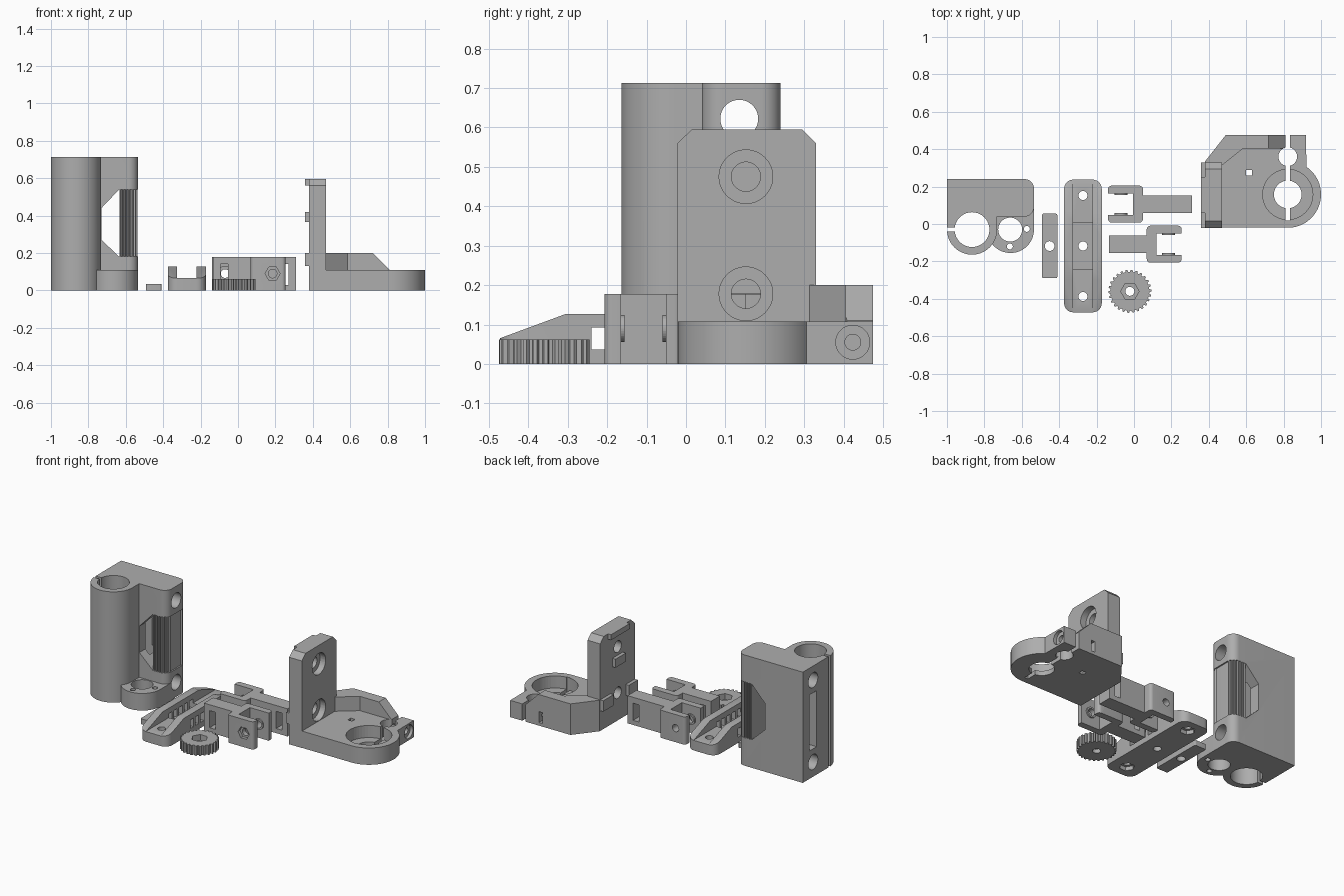
import bpy, bmesh
from math import cos, sin, radians, pi

cube = bpy.data.objects.get("Cube")
if cube:
    bpy.data.objects.remove(cube, do_unlink=True)

GREY = (0.42, 0.42, 0.42, 1)
mat = bpy.data.materials.new("plain grey")
mat.use_nodes = True
mat.diffuse_color = GREY
mat.node_tree.nodes["Principled BSDF"].inputs["Base Color"].default_value = GREY


# ---- helpers ----
def arc(cx, cy, r, a0, a1, n=12):
    angles = [radians(a0 + (a1 - a0) * i / n) for i in range(n + 1)]
    return [(cx + r * cos(a), cy + r * sin(a)) for a in angles]


def circle(cx, cy, r, n=48):
    return arc(cx, cy, r, 0, 360, n)[:-1]


def rounded(x0, x1, y0, y1, r):
    return (arc(x0 + r, y0 + r, r, 180, 270, 6) + arc(x1 - r, y0 + r, r, 270, 360, 6)
            + arc(x1 - r, y1 - r, r, 0, 90, 6) + arc(x0 + r, y1 - r, r, 90, 180, 6))


def prism(pts, lo, hi, axis="z", name="piece"):
    """Extrude a profile; pts are (x,y) for z, (y,z) for x, (x,z) for y."""
    place = {"z": lambda u, v, w: (u, v, w),
             "x": lambda u, v, w: (w, u, v),
             "y": lambda u, v, w: (u, w, v)}[axis]
    bm = bmesh.new()
    low = [bm.verts.new(place(u, v, lo)) for u, v in pts]
    high = [bm.verts.new(place(u, v, hi)) for u, v in pts]
    bm.faces.new(low)
    bm.faces.new(high)
    for i in range(len(pts)):
        j = (i + 1) % len(pts)
        bm.faces.new((low[i], low[j], high[j], high[i]))
    bmesh.ops.recalc_face_normals(bm, faces=bm.faces)
    mesh = bpy.data.meshes.new(name)
    bm.to_mesh(mesh)
    bm.free()
    mesh.materials.append(mat)
    ob = bpy.data.objects.new(name, mesh)
    bpy.context.collection.objects.link(ob)
    return ob


def box(x0, x1, y0, y1, z0, z1):
    return prism([(x0, y0), (x1, y0), (x1, y1), (x0, y1)], z0, z1)


def finish(ob, name, add=(), keep=(), cut=()):
    """Join, intersect and cut with helper solids, then bake the result."""
    ob.name = name
    tools = ([(t, "UNION") for t in add] + [(t, "INTERSECT") for t in keep]
             + [(t, "DIFFERENCE") for t in cut])
    for tool, op in tools:
        mod = ob.modifiers.new(op, "BOOLEAN")
        mod.operation, mod.solver, mod.object = op, "EXACT", tool
    bpy.context.view_layer.update()
    graph = bpy.context.evaluated_depsgraph_get()
    baked = bpy.data.meshes.new_from_object(ob.evaluated_get(graph))
    ob.modifiers.clear()
    ob.data = baked
    baked.name = name
    for tool, _ in tools:
        bpy.data.objects.remove(tool, do_unlink=True)
    bpy.ops.object.select_all(action="DESELECT")
    ob.select_set(True)
    bpy.context.view_layer.objects.active = ob
    bpy.ops.object.shade_smooth_by_angle(angle=radians(30))
    return ob


# ---- tall bearing block with rod holes and belt notch ----
bx, by = -0.866, -0.03
outline = (arc(bx, by, 0.134, 180, 360, 32) + [(-0.732, 0.04)]
           + arc(-0.585, 0.09, 0.05, -90, 0) + arc(-0.585, 0.19, 0.05, 0, 90) + [(-1, 0.24)])
foot = arc(-0.66, by, 0.125, 180, 360, 32) + [(-0.535, 0.1), (-0.785, 0.1)]
notch = [(-0.5, 0.18), (-0.635, 0.18), (-0.73, 0.27), (-0.73, 0.44), (-0.635, 0.54), (-0.5, 0.54)]
cuts = [prism(circle(bx, by, 0.093), -1, 1),
        prism(circle(-0.662, by, 0.064), -1, 0.3),
        prism(circle(-0.664, -0.12, 0.016, 20), -1, 0.3),
        prism(circle(-0.573, -0.026, 0.016, 20), -1, 0.3),
        box(-1.1, -0.92, by - 0.01, by + 0.01, -1, 1),
        prism(notch, 0, 0.4, "y"),
        box(-1.1, -0.7, 0.1, 0.17, 0.18, 0.54)]
cuts += [prism(circle(0.135, z, 0.048), -1.1, -0.4, "x") for z in (0.095, 0.622)]
finish(prism(outline, 0, 0.713), "bearing_block", add=[prism(foot, 0, 0.11)], cut=cuts)

# ---- toothed belt post inside the notch ----
half = []
for i in range(12):
    inset = 0.009 if i % 4 > 1 else 0
    half.append((-0.633 + 0.004 * i + 0.002 * (i % 2), -0.1 + inset))
for i in range(16):
    r = 0.041 if i % 4 > 1 else 0.05
    a = radians(-90 + 6 * i)
    half.append((-0.585 + r * cos(a), -0.05 + r * sin(a)))
post = half + [(x, -y) for x, y in reversed(half)]
finish(prism([(x, y + 0.14) for x, y in post], 0.175, 0.545), "belt_post")

# ---- small flat bar ----
finish(prism(rounded(-0.492, -0.41, -0.29, 0.055, 0.008), 0, 0.035), "flat_bar",
       cut=[prism(circle(-0.451, -0.118, 0.026, 32), -1, 1)])

# ---- belt tensioner shoe with sloped side walls and windows ----
cy = -0.1175
side = [(cy - 0.355, 0), (cy + 0.355, 0), (cy + 0.355, 0.065), (cy + 0.187, 0.127),
        (cy - 0.187, 0.127), (cy - 0.355, 0.065)]
cuts = [box(-0.325, -0.221, -1, 1, 0.066, 0.3),
        box(-0.325, -0.221, -0.24, 0.005, 0.035, 0.3)]
cuts += [box(-0.5, -0.1, y, y + 0.033, 0.036, 0.092)
         for y in [cy - 0.1225 + 0.053 * i for i in range(5)]]
cuts += [prism(circle(-0.273, cy + d, 0.024, 24), -1, 1) for d in (-0.27, 0, 0.27)]
cuts += [prism(circle(-0.273, cy + d, 0.045, 6), -1, 0.025) for d in (-0.27, 0.27)]
finish(prism(side, -0.374, -0.172, "x"), "tensioner_shoe",
       keep=[prism(rounded(-0.374, -0.172, cy - 0.355, cy + 0.355, 0.05), -1, 1)], cut=cuts)


# ---- forked arms, facing opposite ways ----
def fork(name, tip, end, yc):
    d = 1 if end > tip else -1

    def span(a, b):
        return sorted((tip + d * a, tip + d * b))
    length = abs(end - tip)
    hole = tip + d * 0.07
    head = prism(rounded(*span(0, 0.187), yc - 0.099, yc + 0.099, 0.02), 0, 0.178)
    slot = box(*span(-0.1, 0.134), yc - 0.057, yc + 0.057, -1, 1)
    finish(head, name, cut=[slot])
    slit = length - 0.06
    add = [box(*span(0.18, length), yc - 0.046, yc + 0.046, 0, 0.178)]
    add += [prism(circle(hole, 0.09, 0.034, 32), *sorted((yc + s * 0.06, yc + s * 0.048)), "y")
            for s in (-1, 1)]
    finish(head, name, add=add, cut=[
        prism(circle(hole, 0.09, 0.023, 32), yc - 0.3, yc + 0.3, "y"),
        prism(circle(hole, 0.09, 0.04, 6), yc - 0.2, yc - 0.079, "y"),
        box(*span(slit - 0.02, slit + 0.02), yc - 0.3, yc + 0.3, 0.03, 0.14)])


fork("rear_fork", -0.139, 0.31, 0.106)
fork("front_fork", 0.255, -0.134, -0.108)

# ---- knurled thumb wheel ----
wx, wy, teeth = -0.022, -0.36, 26
rim = []
for i in range(teeth * 4):
    r = 0.104 if i % 4 > 1 else 0.115
    a = 2 * pi * (i + 0.35 * (i % 2)) / (teeth * 4)
    rim.append((wx + r * cos(a), wy + r * sin(a)))
finish(prism(rim, 0, 0.062), "thumb_wheel",
       cut=[prism(circle(wx, wy, 0.049, 6), 0.025, 1), prism(circle(wx, wy, 0.024, 32), -1, 1)])

# ---- clamp mount: plate, upright wall, back rim, tabs ----
hx, hy = 0.822, 0.158
plate = ([(0.38, -0.02)] + arc(hx, hy, 0.178, -90, 56, 32)
         + [(0.92, 0.475), (0.49, 0.475), (0.38, 0.335)])
wall = [(-0.022, 0), (0.33, 0), (0.33, 0.56), (0.295, 0.595), (0.015, 0.595), (-0.022, 0.56)]
rim_path = [(0.38, 0.335), (0.38, 0.25), (0.46, 0.305), (0.585, 0.405), (0.81, 0.405),
            (0.81, 0.475), (0.49, 0.475)]
rim_side = [(0.3, 0), (0.9, 0), (0.9, 0.02), (0.72, 0.2), (0.3, 0.2)]
rim_wall = finish(prism(rim_path, 0.05, 0.21), "rim_wall", keep=[prism(rim_side, 0, 1, "y")])
tabs = [box(0.358, 0.4, y0, y1, z0, z1) for y0, y1, z0, z1 in (
    (0.06, 0.25, 0.56, 0.595), (0.1, 0.205, 0.365, 0.42),
    (0.225, 0.33, 0.13, 0.2), (-0.022, 0.07, 0.13, 0.2))]
cuts = [prism(circle(hx, hy, 0.134), 0.03, 1),
        prism(circle(hx, hy, 0.074), -1, 1),
        prism(circle(hx, 0.36, 0.05), -1, 1),
        box(hx - 0.012, hx + 0.012, 0.02, 0.6, -1, 1),
        box(0.6, 0.63, 0.26, 0.29, -1, 1),
        prism(circle(0.423, 0.055, 0.02, 32), 0.66, 1.1, "x"),
        prism(circle(0.423, 0.055, 0.043, 32), 0.9, 1.1, "x"),
        box(0.69, 0.715, 0.39, 0.6, 0.02, 0.09)]
for z in (0.178, 0.475):
    cuts.append(prism(circle(0.152, z, 0.037), 0.3, 0.6, "x"))
    cuts.append(prism(circle(0.152, z, 0.068), 0.43, 0.5, "x"))
finish(prism(plate, 0, 0.108), "clamp_mount",
       add=[prism(wall, 0.38, 0.47, "x"), rim_wall] + tabs, cut=cuts)
